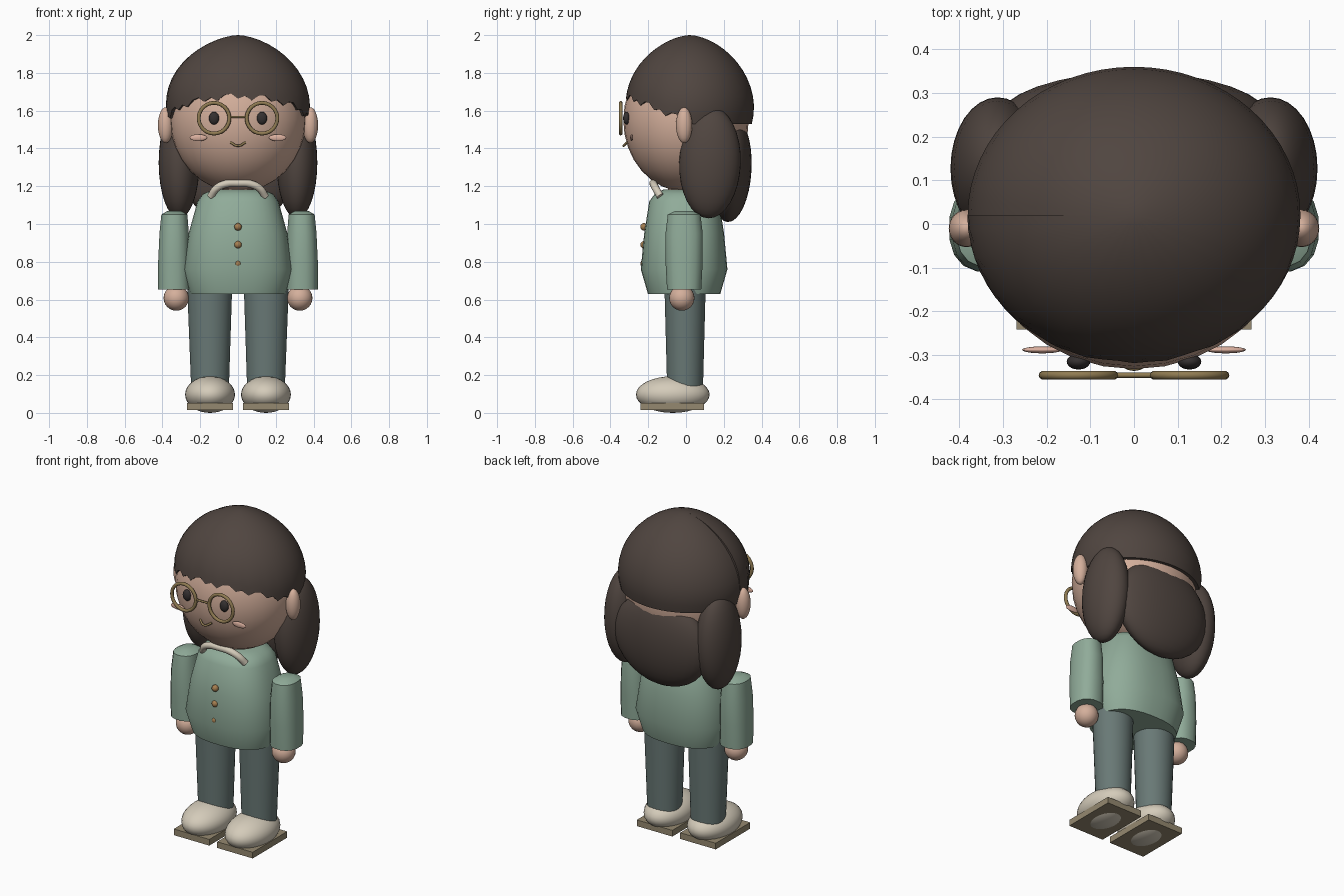
import bpy, bmesh, math
from mathutils import Vector

cube = bpy.data.objects.get("Cube")
if cube:
    bpy.data.objects.remove(cube, do_unlink=True)


def material(name, r, g, b):
    m = bpy.data.materials.new(name)
    m.use_nodes = True
    m.diffuse_color = (r, g, b, 1)
    m.node_tree.nodes["Principled BSDF"].inputs["Base Color"].default_value = (r, g, b, 1)
    return m


skin = material("skin", .66, .43, .33)
hair = material("dark_brown_hair", .08, .06, .051)
green = material("sage_green", .28, .41, .32)
slate = material("slate_trousers", .14, .19, .18)
cream = material("cream", .66, .60, .49)
tan = material("tan_sole", .30, .25, .16)
gold = material("dull_gold", .28, .20, .085)
brown = material("button_brown", .38, .21, .08)
dark = material("eye_dark", .035, .03, .03)
blush = material("blush", .72, .44, .35)


def smooth(ob, angle=40):
    bpy.ops.object.select_all(action='DESELECT')
    ob.select_set(True)
    bpy.context.view_layer.objects.active = ob
    bpy.ops.object.shade_smooth_by_angle(angle=math.radians(angle))


def finish(name, bm, mat, angle=40):
    bmesh.ops.recalc_face_normals(bm, faces=bm.faces)
    mesh = bpy.data.meshes.new(name)
    bm.to_mesh(mesh)
    bm.free()
    ob = bpy.data.objects.new(name, mesh)
    bpy.context.collection.objects.link(ob)
    mesh.materials.append(mat)
    if angle:
        smooth(ob, angle)
    return ob


def ball(name, loc, size, mat, tilt=(0, 0, 0), seg=32):
    bm = bmesh.new()
    bmesh.ops.create_uvsphere(bm, u_segments=seg, v_segments=seg // 2, radius=1)
    bmesh.ops.scale(bm, vec=size, verts=bm.verts)
    ob = finish(name, bm, mat)
    ob.location = loc
    ob.rotation_euler = tilt
    return ob


def loft(name, rings, mat, seg=32, power=1.0, angle=40):
    """Stack of rounded sections, each (x, y, z, radius x, radius y)."""
    bm = bmesh.new()
    loops = []
    for x, y, z, rx, ry in rings:
        loop = []
        for i in range(seg):
            a = math.tau * (i + .5) / seg
            c, s = math.cos(a), math.sin(a)
            loop.append(bm.verts.new((x + rx * math.copysign(abs(c) ** power, c),
                                      y + ry * math.copysign(abs(s) ** power, s), z)))
        loops.append(loop)
    for lo, hi in zip(loops, loops[1:]):
        for i in range(seg):
            j = (i + 1) % seg
            bm.faces.new((lo[i], lo[j], hi[j], hi[i]))
    bm.faces.new(loops[0])
    bm.faces.new(loops[-1])
    return finish(name, bm, mat, angle)


def tube(name, points, radius, mat):
    cu = bpy.data.curves.new(name, 'CURVE')
    cu.dimensions = '3D'
    cu.bevel_depth = radius
    cu.bevel_resolution = 3
    cu.use_fill_caps = True
    sp = cu.splines.new('BEZIER')
    sp.bezier_points.add(len(points) - 1)
    for bp, p in zip(sp.bezier_points, points):
        bp.co = Vector(p)
        bp.handle_left_type = bp.handle_right_type = 'AUTO'
    ob = bpy.data.objects.new(name, cu)
    bpy.context.collection.objects.link(ob)
    cu.materials.append(mat)
    return ob


# Head and neck
ball("head", (0, 0, 1.55), (.36, .332, .38), skin)
loft("neck", [(0, -.01, 1.12, .085, .085), (0, -.01, 1.24, .085, .085)], skin)

# Hair cap with a ragged fringe and a swirl that steps at the right side
bm = bmesh.new()
steps, rows = 64, 14
columns = []
for i in range(steps + 1):
    a = math.pi + math.tau * i / steps
    front = max(0, -math.sin(a))
    edge = 1.53 + .145 * front ** .9
    if front > .05:
        edge += (.016, -.012, .004, -.018, .01)[i % 5]
    low = math.asin((edge - 1.62) / .38)
    swirl = .025 - .05 * i / steps
    col = [bm.verts.new((.3 * math.cos(a), .02 + .27 * math.sin(a), edge))]
    for k in range(rows):
        t = low + (math.pi / 2 - low) * k / rows
        r = math.cos(t) ** 1.2 * (1 + swirl * max(0, math.sin(2 * t)))
        col.append(bm.verts.new((.381 * r * math.cos(a), .02 + .34 * r * math.sin(a),
                                 1.62 + .38 * math.sin(t))))
    columns.append(col)
crown = bm.verts.new((0, .02, 2.0))
for i in range(steps + 1):
    p, q = columns[i], columns[(i + 1) % (steps + 1)]
    for k in range(rows):
        if (p[k].co - q[k].co).length > 1e-5 or (p[k + 1].co - q[k + 1].co).length > 1e-5:
            bm.faces.new((p[k], q[k], q[k + 1], p[k + 1]))
    bm.faces.new((p[-1], q[-1], crown))
bmesh.ops.remove_doubles(bm, verts=bm.verts, dist=.0005)
finish("hair_cap", bm, hair, 45)

# Loose hair behind
ball("back_hair", (0, .235, 1.29), (.315, .112, .28), hair, (math.radians(-3), 0, 0))

# Face details
ball("left_eye", (.127, -.315, 1.56), (.027, .018, .034), dark, seg=20)
ball("right_eye", (-.127, -.315, 1.56), (.027, .018, .034), dark, seg=20)
tube("mouth", [(-.04, -.312, 1.432), (0, -.33, 1.414), (.04, -.312, 1.432)], .006, gold)
tube("glasses_bridge", [(-.042, -.346, 1.567), (0, -.346, 1.567), (.042, -.346, 1.567)], .006, gold)

# Jacket with collar and buttons
loft("jacket", [(0, -.01, .63, .255, .192), (0, -.01, .76, .292, .23),
                (0, -.01, .95, .262, .212), (0, -.01, 1.12, .215, .185),
                (0, -.01, 1.16, .185, .155), (0, -.01, 1.182, .13, .11)],
     green, seg=40, power=.82)
tube("collar", [(-.145, -.135, 1.145), (-.115, -.16, 1.188), (-.065, -.172, 1.212),
                (0, -.174, 1.216), (.065, -.172, 1.212), (.115, -.16, 1.188),
                (.145, -.135, 1.145)], .02, cream)
for name, z in (("top_button", .985), ("middle_button", .89), ("bottom_button", .79)):
    ball(name, (0, -.222, z), (.02, .02, .02), brown, seg=16)

# Mirrored parts
for side, s in (("left", 1), ("right", -1)):
    ball(side + "_ear", (.383 * s, -.01, 1.523), (.041, .043, .095), skin, seg=24)
    ball(side + "_side_hair", (.312 * s, .127, 1.325), (.108, .163, .295), hair,
         (math.radians(-2), 0, 0))
    ball(side + "_cheek", (.21 * s, -.288, 1.457), (.046, .008, .018), blush, seg=20)

    bpy.ops.mesh.primitive_torus_add(major_radius=.081, minor_radius=.01, major_segments=40,
                                     minor_segments=10, location=(.127 * s, -.346, 1.56),
                                     rotation=(math.pi / 2, 0, 0))
    rim = bpy.context.object
    rim.name = side + "_glasses_rim"
    rim.data.materials.append(gold)
    smooth(rim)

    loft(side + "_sleeve", [(.338 * s, -.01, .652, .086, .092), (.339 * s, -.01, .80, .085, .1),
                            (.338 * s, -.01, .95, .079, .1), (.337 * s, -.01, 1.05, .07, .088),
                            (.337 * s, -.01, 1.07, .035, .045)], green, seg=16, power=.85)
    ball(side + "_hand", (.327 * s, -.022, .608), (.067, .067, .067), skin, seg=24)
    loft(side + "_leg", [(.148 * s, -.005, .12, .1, .095), (.15 * s, -.005, .68, .12, .11)], slate)
    ball(side + "_shoe", (.148 * s, -.07, .097), (.132, .195, .097), cream)

    bm = bmesh.new()
    bmesh.ops.create_cube(bm, size=1)
    bmesh.ops.scale(bm, vec=(.242, .336, .038), verts=bm.verts)
    sole = finish(side + "_sole", bm, tan, 0)
    sole.location = (.148 * s, -.073, .034)
